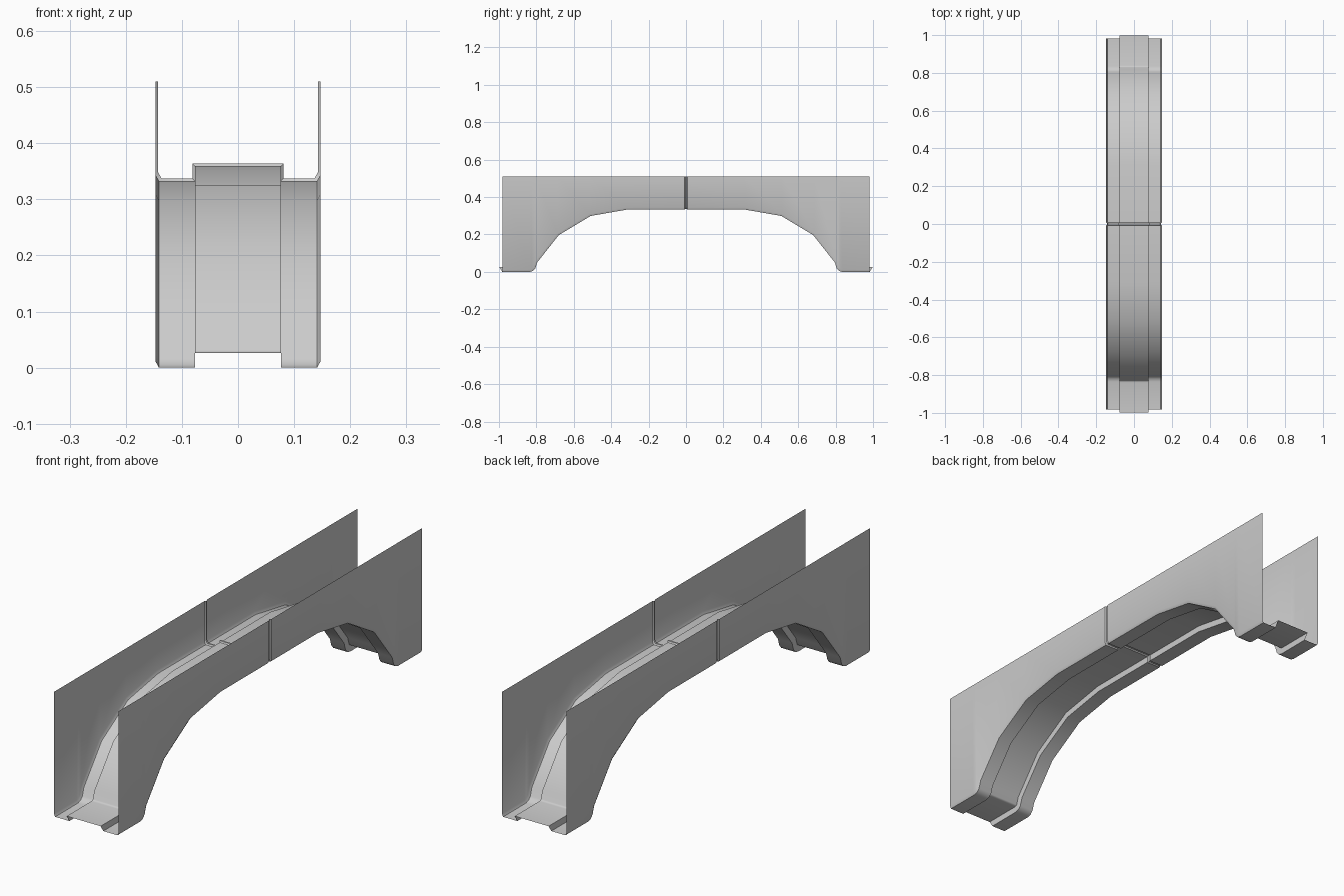
import bpy
import bmesh
from mathutils import Vector

cube = bpy.data.objects.get("Cube")
if cube:
    bpy.data.objects.remove(cube)

WALL_TOP = 0.51
END_Y = 0.982
SEAM_DEPTH = 0.0045


def make_material(name, rgb):
    mat = bpy.data.materials.new(name)
    mat.use_nodes = True
    colour = (*rgb, 1.0)
    mat.diffuse_color = colour
    mat.node_tree.nodes["Principled BSDF"].inputs["Base Color"].default_value = colour
    return mat


grey = make_material("light grey", (0.6, 0.6, 0.6))

# Half of the arch underside, from the middle seam out to the foot (y, z)
half = [Vector(p) for p in (
    (0.004, 0.333), (0.008, 0.333), (0.315, 0.333), (0.51, 0.299),
    (0.68, 0.197), (0.796, 0.05), (0.806, 0.018), (0.818, 0.005),
    (0.835, 0), (END_Y, 0))]


def miter(i):
    """Direction that lifts a path point off the underside by one unit."""
    if i == 0:
        return Vector((0, 1))
    if i == len(half) - 1:
        return Vector((0.65, 1))
    normals = []
    for a, b in ((half[i - 1], half[i]), (half[i], half[i + 1])):
        d = (b - a).normalized()
        normals.append(Vector((-d.y, d.x)))
    m = (normals[0] + normals[1]).normalized()
    return m / m.dot(normals[0])


def section(i, side):
    """One cross-section of the channel: wall, chamfer, floor and raised strip."""
    seam = SEAM_DEPTH if i == 0 else 0
    p, m = half[i], miter(i)

    def lift(x, h):
        q = p + m * (h + seam)
        return Vector((x, side * q.x, q.y))

    foot = lift(0.147 - seam, 0.011)
    foot.y = side * min(abs(foot.y), END_Y)
    right = [Vector((foot.x, foot.y, WALL_TOP)), foot,
             lift(0.141 - seam, 0), lift(0.077 + seam, 0),
             lift(0.077 + seam, 0.0265)]
    left = [Vector((-v.x, v.y, v.z)) for v in reversed(right)]
    return right + left


# Loft the channel from end to end
count = len(half)
rings = [section(i, -1) for i in reversed(range(count))]
rings += [section(i, 1) for i in range(count)]
bm = bmesh.new()
rows = [[bm.verts.new(v) for v in ring] for ring in rings]
for a, b in zip(rows, rows[1:]):
    for j in range(len(a) - 1):
        bm.faces.new((a[j], a[j + 1], b[j + 1], b[j]))
bmesh.ops.recalc_face_normals(bm, faces=bm.faces)

mesh = bpy.data.meshes.new("arched_channel")
bm.to_mesh(mesh)
bm.free()
mesh.materials.append(grey)
channel = bpy.data.objects.new("arched_channel", mesh)
bpy.context.collection.objects.link(channel)

# Smooth along the arch, crisp at the folds
bpy.ops.object.select_all(action='DESELECT')
channel.select_set(True)
bpy.context.view_layer.objects.active = channel
bpy.ops.object.shade_smooth_by_angle(angle=0.65)
